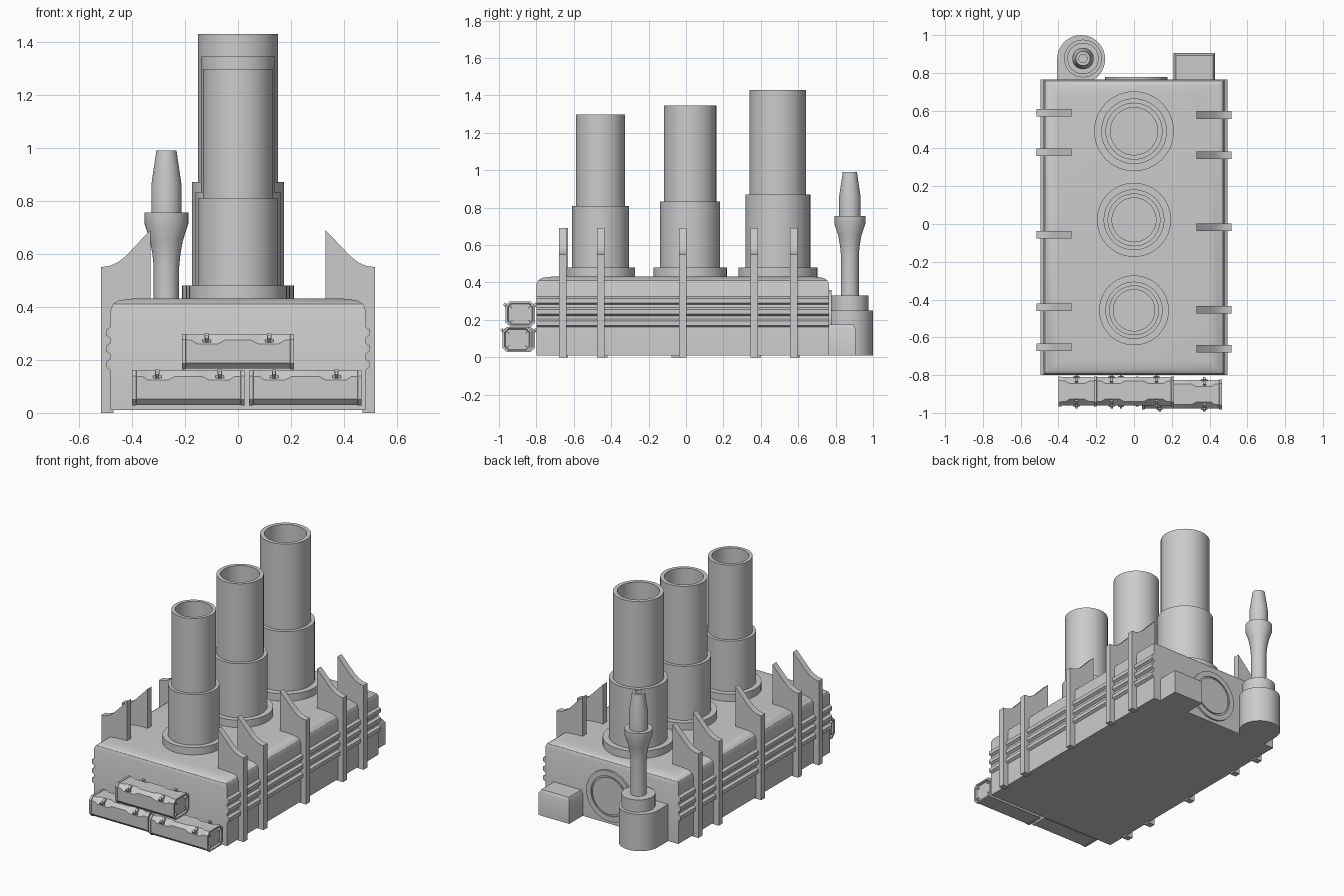
import bpy, bmesh, math
from mathutils import Vector, Matrix

cube = bpy.data.objects.get("Cube")
if cube:
    bpy.data.objects.remove(cube, do_unlink=True)

GREY = (0.6, 0.6, 0.6, 1)
mat = bpy.data.materials.new("plain grey")
mat.use_nodes = True
mat.diffuse_color = GREY
mat.node_tree.nodes["Principled BSDF"].inputs["Base Color"].default_value = GREY
parts = []


def finish(name, bm):
    bmesh.ops.recalc_face_normals(bm, faces=bm.faces)
    me = bpy.data.meshes.new(name)
    bm.to_mesh(me)
    bm.free()
    me.materials.append(mat)
    ob = bpy.data.objects.new(name, me)
    bpy.context.collection.objects.link(ob)
    parts.append(ob)
    return ob


def add_loft(bm, rings):
    """Skin a list of equal-length closed rings and cap both ends."""
    vs = [[bm.verts.new(p) for p in r] for r in rings]
    n = len(vs[0])
    for a, b in zip(vs, vs[1:]):
        for i in range(n):
            j = (i + 1) % n
            bm.faces.new((a[i], a[j], b[j], b[i]))
    bm.faces.new(vs[0][::-1])
    bm.faces.new(vs[-1])


def loft(name, rings):
    bm = bmesh.new()
    add_loft(bm, rings)
    return finish(name, bm)


def lathe(name, x, y, profile, n=40):
    """Turn (radius, height) pairs about a vertical axis."""
    turn = [2 * math.pi * i / n for i in range(n)]
    return loft(name, [[(x + r * math.cos(t), y + r * math.sin(t), z) for t in turn]
                       for r, z in profile])


def rect(x0, x1, y0, y1, z):
    return [(x0, y0, z), (x1, y0, z), (x1, y1, z), (x0, y1, z)]


def add_box(bm, centre, size, rot=Matrix()):
    m = Matrix.Translation(centre) @ rot @ Matrix.Diagonal((*size, 1))
    bmesh.ops.create_cube(bm, size=1, matrix=m)


# Hull with softened top edges
X, Y0, Y1 = 0.48, -0.8, 0.765
loft("hull", [rect(-X + d, X - d, Y0 + d, Y1 - d, z) for d, z in
              [(0, 0.01), (0, 0.39), (0.008, 0.41), (0.028, 0.424), (0.07, 0.43), (0.1, 0.432)]])

# Long ribs on both flanks
for side, label in ((1, "left"), (-1, "right")):
    for k in range(3):
        z = 0.183 + 0.06 * k
        section = [(0.47, -0.022), (0.48, -0.022), (0.496, -0.012),
                   (0.496, 0.012), (0.48, 0.022), (0.47, 0.022)]
        loft(f"{label}_flank_rib", [[(side * x, y, z + dz) for x, dz in section]
                                    for y in (Y0, Y1)])

# Upright fins with a curved shoulder
outline = [(0.47, 0), (0.517, 0), (0.517, 0.55), (0.485, 0.554), (0.455, 0.567),
           (0.425, 0.59), (0.33, 0.69), (0.33, 0.425), (0.47, 0.38)]
fins = {1: (-0.66, -0.455, -0.017, 0.365, 0.577),
        -1: (-0.652, -0.44, -0.057, 0.38, 0.59)}
for side, rows in fins.items():
    for y in rows:
        loft("left_fin" if side > 0 else "right_fin",
             [[(side * x, y + dy, z) for x, z in outline] for dy in (-0.02, 0.02)])

# Three stepped, hollow chimneys
for name, y, r, mid, top in (("front_chimney", -0.457, 0.132, 0.81, 1.298),
                             ("middle_chimney", 0.022, 0.14, 0.833, 1.345),
                             ("rear_chimney", 0.491, 0.151, 0.87, 1.43)):
    base, sleeve, bore = r * 1.4, r * 1.15, r * 0.83
    lathe(name, 0, y, [(base, 0.42), (base, 0.48), (sleeve, 0.48), (sleeve, mid),
                       (r, mid), (r, top), (bore, top), (bore, top - 0.6)], 48)

# Rear pedestal: round at the back, squared where it meets the hull
cx, cy, R = -0.28, 0.873, 0.127
arc = [math.radians(-60 + 10 * i) for i in range(25)]
foot = [(cx + R * math.cos(t), cy + R * math.sin(t)) for t in arc]
foot += [(cx - R, 0.755), (cx + 0.06, 0.755)]
loft("pedestal", [[(x, y, z) for x, y in foot] for z in (0.01, 0.25)])

# Slim whistle post on the pedestal
lathe("whistle_post", -0.27, 0.876,
      [(0.1, 0.2), (0.1, 0.33), (0.048, 0.33), (0.048, 0.55), (0.053, 0.6),
       (0.062, 0.65), (0.083, 0.715), (0.083, 0.755), (0.057, 0.755),
       (0.057, 0.86), (0.038, 0.99), (0.022, 0.99), (0.022, 0.95)], 32)

# Rear box with a bevelled lid
loft("rear_box", [rect(0.21 + d, 0.43 - d, 0.74, 0.905 - d, z) for d, z in
                  [(0, 0.01), (0, 0.155), (0.012, 0.176)]])

# Round hatch on the back wall, with a shallow groove
hatch = lathe("rear_hatch", 0, 0, [(0.165, -0.01), (0.165, 0.012), (0.13, 0.012),
                                   (0.13, 0.004), (0.12, 0.004), (0.12, 0.012)], 48)
hatch.data.transform(Matrix.Translation((0.012, Y1, 0.195)) @ Matrix.Rotation(-math.pi / 2, 4, 'X'))


# Canisters stowed on the front wall
def canister(name, centre, half=0.212, h=0.079, v=0.067):
    def section(x, scale, c):
        b = 0.022
        pts = [(b - h, -v), (h - b, -v), (h, b - v), (h, v - c),
               (h - c, v), (c - h, v), (-h, v - c), (-h, b - v)]
        return [Vector((x, y * scale, z * scale)) for y, z in pts]

    thin, wide = 0.022, 0.036
    # end rim, then deeper chamfers around each latch
    left = [(half - 0.012, 0.8, thin), (half, 0.86, thin), (half, 1, thin),
            (half - 0.014, 1, thin), (half - 0.016, 0.96, thin), (0.175, 0.96, thin),
            (0.155, 0.96, wide), (0.075, 0.96, wide), (0.05, 0.96, thin)]
    stations = [(-x, s, c) for x, s, c in left] + left[::-1]
    bm = bmesh.new()
    add_loft(bm, [section(*s) for s in stations])
    for sx in (-1, 1):
        # corner braces set into the ends
        for sy in (-1, 1):
            for sz in (-1, 1):
                add_box(bm, (sx * (half - 0.006), sy * 0.056, sz * 0.044),
                        (0.012, 0.034, 0.007), Matrix.Rotation(sy * sz * math.pi / 4, 4, 'X'))
        # latches along the upper edges, front and back
        for sy in (-1, 1):
            tilt = Matrix.Rotation(-sy * math.pi / 4, 4, 'X')
            add_box(bm, (sx * 0.118, sy * 0.062, 0.05), (0.016, 0.036, 0.016), tilt)
            add_box(bm, (sx * 0.118, sy * 0.077, 0.042), (0.032, 0.01, 0.01))
            add_box(bm, (sx * 0.118, sy * 0.08, 0.05), (0.012, 0.016, 0.016), tilt)
    bm.transform(Matrix.Translation(centre))
    finish(name, bm)


canister("upper_canister", (0, -0.886, 0.231))
canister("lower_right_canister", (-0.187, -0.886, 0.095))
canister("lower_left_canister", (0.254, -0.902, 0.095))

# Smooth the round parts and keep hard edges crisp
bpy.ops.object.select_all(action='DESELECT')
for ob in parts:
    ob.select_set(True)
bpy.context.view_layer.objects.active = parts[0]
bpy.ops.object.shade_smooth_by_angle(angle=math.radians(30))
